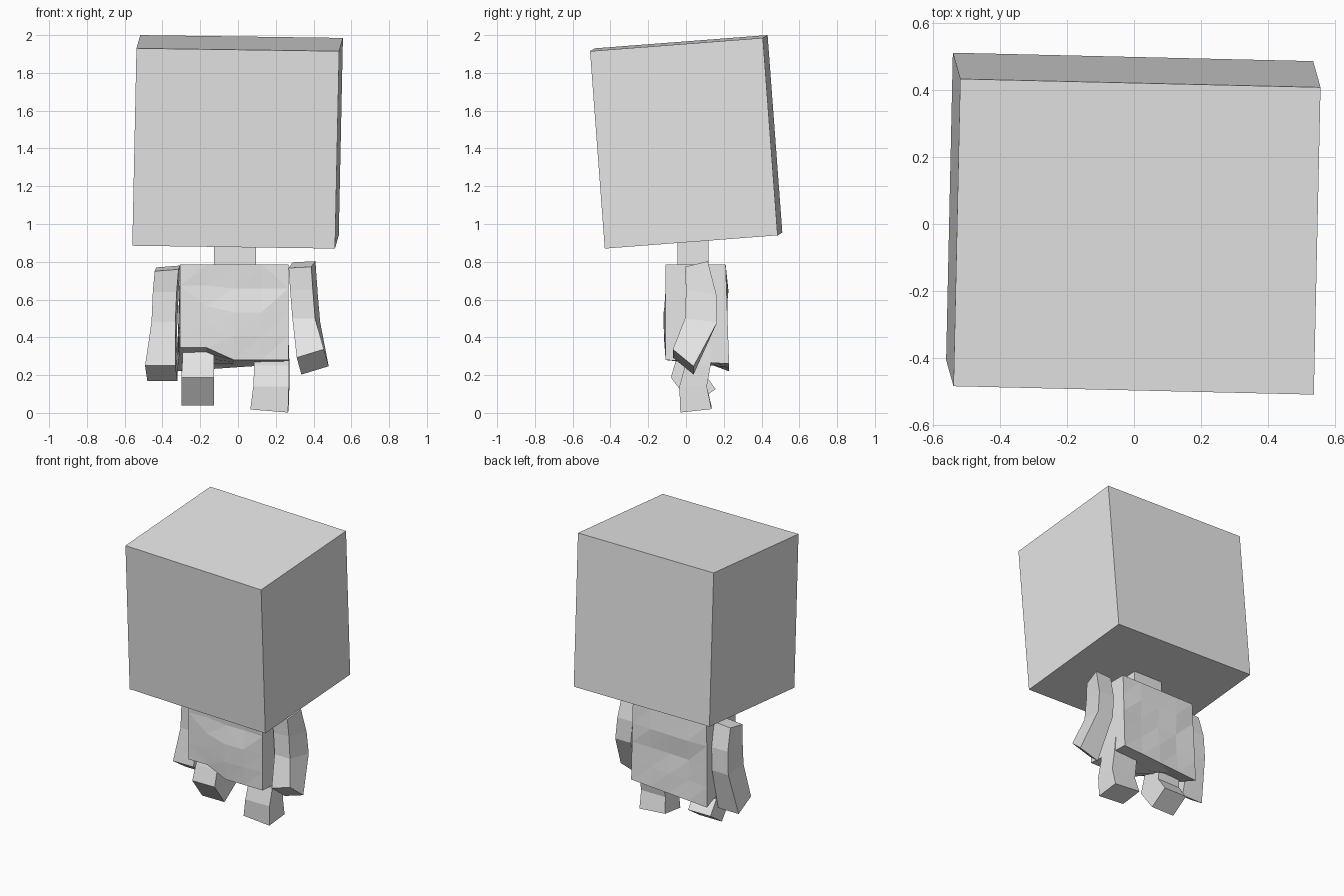
import bpy
import bmesh
import random
from mathutils import Matrix, Vector

random.seed(4)

default = bpy.data.objects.get("Cube")
if default:
    bpy.data.objects.remove(default, do_unlink=True)

# One plain grey for the whole figure
GREY = (0.8, 0.8, 0.8, 1.0)
grey = bpy.data.materials.new("plain grey")
grey.use_nodes = True
grey.diffuse_color = GREY
for node in grey.node_tree.nodes:
    if node.type == 'BSDF_PRINCIPLED':
        node.inputs["Base Color"].default_value = GREY


def finish(name, bm):
    """Turn a bmesh into a flat-shaded grey object."""
    bmesh.ops.recalc_face_normals(bm, faces=bm.faces[:])
    mesh = bpy.data.meshes.new(name)
    bm.to_mesh(mesh)
    bm.free()
    mesh.materials.append(grey)
    obj = bpy.data.objects.new(name, mesh)
    bpy.context.collection.objects.link(obj)
    return obj


def limb(name, stations):
    """Loft four-sided rings, each given as front middle, back middle, half width."""
    bm = bmesh.new()
    rings = []
    for front, back, (half, rise) in stations:
        f, b, w = Vector(front), Vector(back), Vector((half, 0, rise))
        rings.append([bm.verts.new(p) for p in (f - w, f + w, b + w, b - w)])
    for upper, lower in zip(rings, rings[1:]):
        for i in range(4):
            j = (i + 1) % 4
            bm.faces.new((upper[i], upper[j], lower[j], lower[i]))
    bm.faces.new(rings[0])
    bm.faces.new(rings[-1])
    return finish(name, bm)


def mix(a, b, t):
    return a + (b - a) * t


# Head: a large box, slightly tipped back and turned
bm = bmesh.new()
bmesh.ops.create_cube(bm, size=1)
axes = Matrix(((1.073, -0.025, -0.015), (0.02, 0.915, 0.07), (0.022, -0.078, 1.045)))
bm.transform(Matrix.Translation((-0.002, 0.001, 1.435)) @ axes.transposed().to_4x4())
finish("head", bm)

# Neck
limb("neck", [
    ((-0.016, -0.045, 0.95), (-0.016, 0.12, 0.95), (0.112, 0)),
    ((-0.016, -0.045, 0.74), (-0.016, 0.12, 0.74), (0.112, 0)),
])

# Torso: a gridded block with an uneven hem and faceted cloth
bm = bmesh.new()
bmesh.ops.create_cube(bm, size=1)
bmesh.ops.subdivide_edges(bm, edges=bm.edges[:], cuts=3, use_grid_fill=True)
for v in bm.verts:
    u, d, h = (c + 0.5 for c in v.co)
    # The hem is raised at the front right and drops toward the back
    step = min(max((u - 0.25) / 0.25, 0), 1)
    hem = mix(mix(0.345, 0.28, step), mix(0.22, 0.26, u), d)
    inner = 0 < u < 1 and 0 < h < 1
    wobble = random.uniform(-0.012, 0.012) if inner else 0
    v.co = (
        mix(-0.308 - 0.015 * d * (1 - h), 0.267, u),
        mix(-0.108, mix(0.228, 0.21, h), d) + wobble,
        mix(hem, 0.785, h),
    )
bmesh.ops.triangulate(bm, faces=bm.faces[:])
finish("torso", bm)

# Arms, bent forward at the elbow
limb("left_arm", [
    ((0.328, -0.005, 0.77), (0.35, 0.115, 0.8), (0.06, 0.003)),
    ((0.336, 0, 0.65), (0.362, 0.16, 0.63), (0.06, 0)),
    ((0.348, -0.005, 0.5), (0.375, 0.165, 0.48), (0.06, 0)),
    ((0.383, -0.07, 0.315), (0.408, 0.04, 0.225), (0.072, 0.022)),
])
limb("right_arm", [
    ((-0.378, 0, 0.755), (-0.37, 0.125, 0.775), (0.063, 0.005)),
    ((-0.388, 0.015, 0.64), (-0.378, 0.165, 0.62), (0.063, 0)),
    ((-0.395, 0.015, 0.48), (-0.385, 0.17, 0.46), (0.063, 0)),
    ((-0.412, -0.02, 0.25), (-0.4, 0.1, 0.168), (0.08, 0)),
])

# Legs: the left stands, the right is lifted with the foot swung back
limb("left_leg", [
    ((0.175, 0, 0.36), (0.18, 0.14, 0.36), (0.09, 0)),
    ((0.178, -0.005, 0.25), (0.18, 0.13, 0.25), (0.092, 0)),
    ((0.175, -0.035, 0.14), (0.178, 0.11, 0.14), (0.094, 0)),
    ((0.165, -0.03, 0.01), (0.168, 0.135, 0.028), (0.1, -0.008)),
])
limb("right_leg", [
    ((-0.21, -0.02, 0.38), (-0.21, 0.13, 0.36), (0.083, 0)),
    ((-0.21, -0.05, 0.29), (-0.21, 0.1, 0.29), (0.083, 0)),
    ((-0.213, -0.08, 0.187), (-0.213, 0.09, 0.22), (0.087, 0)),
    ((-0.213, 0.03, 0.04), (-0.213, 0.157, 0.125), (0.087, 0)),
])
